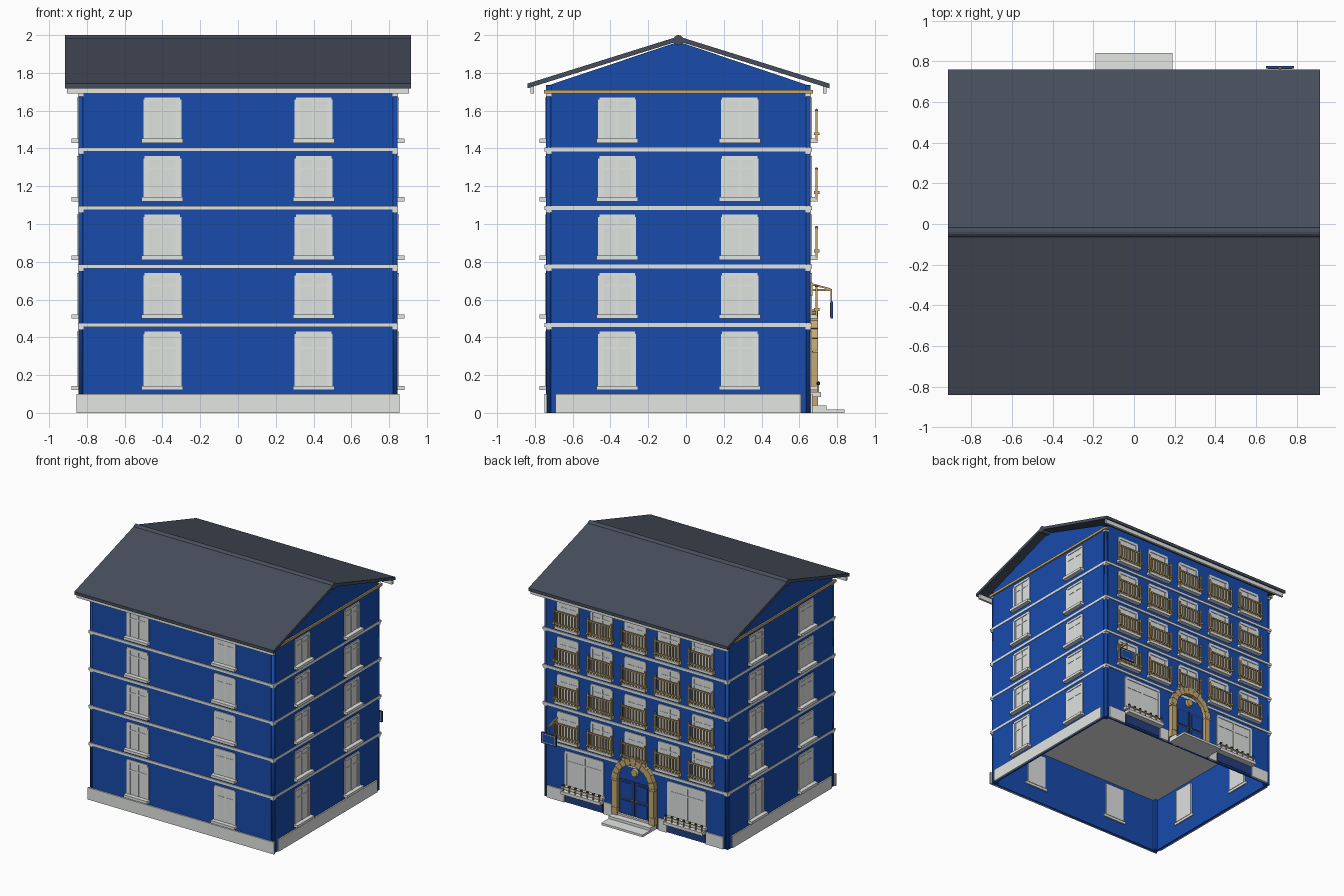
import bpy, bmesh, math
from mathutils import Matrix, Vector

cube = bpy.data.objects.get("Cube")
if cube:
    bpy.data.objects.remove(cube, do_unlink=True)


def material(name, r, g, b):
    m = bpy.data.materials.new(name)
    m.use_nodes = True
    m.diffuse_color = (r, g, b, 1)
    m.node_tree.nodes["Principled BSDF"].inputs["Base Color"].default_value = (r, g, b, 1)
    return m


BLUE = material("wall blue", 0.009, 0.07, 0.41)
NAVY = material("door navy", 0.018, 0.05, 0.2)
SLATE = material("roof slate", 0.062, 0.077, 0.106)
STONE = material("light stone", 0.77, 0.79, 0.77)
PANE = material("window pane", 0.73, 0.76, 0.74)
TAN = material("ochre trim", 0.56, 0.4, 0.17)
DARK = material("dark foliage", 0.05, 0.05, 0.04)


def finish(name, bm, *mats, smooth=False):
    bmesh.ops.recalc_face_normals(bm, faces=bm.faces)
    mesh = bpy.data.meshes.new(name)
    bm.to_mesh(mesh)
    bm.free()
    for m in mats:
        mesh.materials.append(m)
    for p in mesh.polygons:
        p.use_smooth = smooth
    ob = bpy.data.objects.new(name, mesh)
    bpy.context.scene.collection.objects.link(ob)
    return ob


def boxes(name, mat, spans, M=Matrix()):
    """One object from boxes given as (x0, x1, y0, y1, z0, z1)."""
    bm = bmesh.new()
    for x0, x1, y0, y1, z0, z1 in spans:
        centre = Vector((x0 + x1, y0 + y1, z0 + z1)) / 2
        size = Matrix.Diagonal((x1 - x0, y1 - y0, z1 - z0, 1))
        bmesh.ops.create_cube(bm, matrix=M @ Matrix.Translation(centre) @ size)
    return finish(name, bm, mat)


def prism(name, mat, profiles, axis, lo, hi):
    """Extrude outlines along an axis; outlines use the other two axes in order."""
    bm = bmesh.new()
    for pts in profiles:
        verts = []
        for a, b in pts:
            co = [a, b]
            co.insert(axis, lo)
            verts.append(bm.verts.new(co))
        new = bmesh.ops.extrude_face_region(bm, geom=[bm.faces.new(verts)], use_keep_orig=True)["geom"]
        shift = Vector([hi - lo if i == axis else 0 for i in range(3)])
        bmesh.ops.translate(bm, vec=shift, verts=[v for v in new if isinstance(v, bmesh.types.BMVert)])
    return finish(name, bm, mat)


def balls(name, mat, centres, r):
    bm = bmesh.new()
    for c in centres:
        bmesh.ops.create_icosphere(bm, subdivisions=1, radius=r, matrix=Matrix.Translation(c))
    return finish(name, bm, mat)


HX, Y0, Y1, MID, NOTCH = 0.845, -0.74, 0.66, -0.04, 0.025
FLOORS = [0.465 + 0.31 * i for i in range(4)]
STOREYS = [(0.14, 0.43)] + [(f + 0.055, f + 0.275) for f in FLOORS]

# Walls: hollow below the first floor, with notched corners
bm = bmesh.new()
ring = []
for sx, sy in ((1, 1), (-1, 1), (-1, -1), (1, -1)):
    hy = (Y1 - Y0) / 2
    corner = [(HX, hy - NOTCH), (HX - NOTCH, hy - NOTCH), (HX - NOTCH, hy)]
    for x, y in corner if sx * sy > 0 else corner[::-1]:
        ring.append(bm.verts.new((sx * x, MID + sy * y, 0)))
base = bm.faces.new(ring)
top = bmesh.ops.extrude_face_region(bm, geom=[base], use_keep_orig=True)["geom"]
bmesh.ops.translate(bm, vec=(0, 0, 1.735), verts=[v for v in top if isinstance(v, bmesh.types.BMVert)])
bmesh.ops.recalc_face_normals(bm, faces=bm.faces)
base = min(bm.faces, key=lambda f: f.calc_center_median().z)
bmesh.ops.inset_region(bm, faces=[base], thickness=0.028)
cavity = bmesh.ops.extrude_face_region(bm, geom=[base])["geom"]
bmesh.ops.translate(bm, vec=(0, 0, 0.45), verts=[v for v in cavity if isinstance(v, bmesh.types.BMVert)])
if base.is_valid:
    bm.faces.remove(base)
for f in bm.faces:
    if abs(f.calc_center_median().z - 0.45) < 0.01 and abs(f.normal.z) > 0.5:
        f.material_index = 1
finish("walls", bm, BLUE, STONE)
prism("gable", BLUE, [[(Y0, 1.73), (Y1, 1.73), (MID, 1.965)]], 0, -HX, HX)

# Corner columns with small capitals under each band
bm = bmesh.new()
capitals = []
for sx in (-1, 1):
    for sy in (-1, 1):
        cx, cy = sx * (HX - 0.013), MID + sy * (0.7 - 0.013)
        bmesh.ops.create_cone(bm, cap_ends=True, segments=12, radius1=0.013, radius2=0.013, depth=1.7,
                              matrix=Matrix.Translation((cx, cy, 0.85)))
        capitals += [(cx - 0.014, cx + 0.014, cy - 0.014, cy + 0.014, f - 0.024, f - 0.01) for f in FLOORS + [1.7]]
finish("corner_columns", bm, BLUE, smooth=True)
boxes("corner_capitals", STONE, capitals)

# Roof slabs, ridge roll, gutters
prism("roof", SLATE, [[(MID, 1.968), (MID + s * 0.8, 1.718), (MID + s * 0.8, 1.743), (MID, 1.993)]
                      for s in (-1, 1)], 0, -0.915, 0.915)
bm = bmesh.new()
bmesh.ops.create_cone(bm, cap_ends=True, segments=16, radius1=0.027, radius2=0.027, depth=1.83,
                      matrix=Matrix.Translation((0, MID, 1.973)) @ Matrix.Rotation(math.pi / 2, 4, "Y"))
finish("ridge_roll", bm, SLATE)
boxes("gutters", STONE, [(-0.905, 0.905, y - 0.009, y + 0.009, 1.69, 1.73) for y in (-0.815, 0.735)])

# Floor bands, eaves band and plinth
boxes("floor_bands", STONE, [(-HX - 0.003, HX + 0.003, Y0 - 0.008, Y1 + 0.008, f - 0.01, f + 0.01) for f in FLOORS])
boxes("eaves_band", TAN, [(s * HX - 0.012, s * HX + 0.012, Y0 - 0.012, Y1 + 0.012, 1.69, 1.71) for s in (-1, 1)])
plinth = [(-0.855, 0.855, -0.75, -0.735, 0, 0.1)]
for s in (-1, 1):
    plinth.append((s * 0.85 - 0.006, s * 0.85 + 0.006, -0.69, 0.61, 0, 0.1))
    plinth.append((s * 0.25 - 0.04, s * 0.25 + 0.04, 0.655, 0.67, 0, 0.1))
    plinth.append((s * 0.73 - 0.08, s * 0.73 + 0.08, 0.655, 0.67, 0, 0.1))
boxes("plinth", STONE, plinth)

# Windows: local x along the wall, y outward
WALLS = {
    "front": (Matrix.Translation((0, Y0, 0)) @ Matrix.Rotation(math.pi, 4, "Z"), (-0.4, 0.4)),
    "back": (Matrix.Translation((0, Y1, 0)), [0.31 * i for i in range(-2, 3)]),
    "left": (Matrix.Translation((HX, MID, 0)) @ Matrix.Rotation(-math.pi / 2, 4, "Z"), (-0.325, 0.325)),
    "right": (Matrix.Translation((-HX, MID, 0)) @ Matrix.Rotation(math.pi / 2, 4, "Z"), (-0.325, 0.325)),
}


def window(u, w, z0, z1):
    """Return the frame boxes and the pane boxes."""
    h, t = w / 2, 0.02
    zt = z0 + (z1 - z0) * 0.7
    frame = [(u - h - 0.01, u + h + 0.01, -0.03, 0.036, z0 - 0.02, z0 + 0.002),
             (u - h + 0.006, u + h - 0.006, -0.01, 0.007, z1 - t, z1),
             (u - 0.009, u + 0.009, -0.01, 0.004, z0, z1 - t),
             (u - h + t, u + h - t, -0.01, 0.004, zt - 0.006, zt + 0.006)]
    for s in (-1, 1):
        a, b = sorted((s * h, s * (h - t)))
        frame.append((u + a, u + b, -0.01, 0.006, z0, z1 - 0.012))
        a, b = sorted((s * (h - t), s * (h - t - 0.01)))
        frame.append((u + a, u + b, -0.01, 0.003, z0, z1 - t))
    return frame, [(u - h + 0.01, u + h - 0.01, -0.034, 0.001, z0, z1 - 0.01)]


for side, (M, columns) in WALLS.items():
    frames, panes = [], []
    for i, (z0, z1) in enumerate(STOREYS):
        shop = side == "back" and i == 0
        for u in (-0.47, 0.47) if shop else columns:
            f, p = window(u, 0.36 if shop else 0.2, z0, z1)
            frames += f
            panes += p
    boxes(side + "_window_frames", STONE, frames, M)
    boxes(side + "_window_panes", PANE, panes, M)

# Balcony railings on the upper back windows
rails, knobs = [], []
for z, _ in STOREYS[1:]:
    for u in WALLS["back"][1]:
        for h in (0.02, 0.125):
            rails.append((u - 0.11, u + 0.11, 0.686, 0.696, z + h, z + h + 0.01))
        rails += [(u + 0.027 * k - 0.005, u + 0.027 * k + 0.005, 0.687, 0.695, z, z + 0.13) for k in range(-3, 4)]
        for s in (-0.108, 0.108):
            rails.append((u + s - 0.006, u + s + 0.006, 0.686, 0.697, z - 0.01, z + 0.148))
            rails.append((u + s - 0.01, u + s + 0.01, 0.677, 0.706, z + 0.02, z + 0.035))
            knobs.append((u + s, 0.691, z + 0.152))
boxes("balcony_railings", TAN, rails)
balls("balcony_finials", TAN, knobs, 0.009)

# Shop window ledges with a planted guard, and the panels below them
ledge, panel, guard, plants = [], [], [], []
for u in (-0.47, 0.47):
    ledge.append((u - 0.18, u + 0.18, 0.655, 0.715, 0.085, 0.11))
    panel.append((u - 0.17, u + 0.17, 0.655, 0.664, 0.012, 0.085))
    guard.append((u - 0.17, u + 0.17, 0.698, 0.704, 0.142, 0.15))
    for k in range(-3, 4):
        x = u + k * 0.055
        guard.append((x - 0.004, x + 0.004, 0.697, 0.705, 0.11, 0.15))
        plants.append((x, 0.7, 0.157))
boxes("shop_ledges", STONE, ledge)
boxes("shop_panels", NAVY, panel)
boxes("ledge_guards", TAN, guard)
balls("ledge_plants", DARK, plants, 0.012)

# Doorway: jamb blocks, arch stones, door leaves, tympanum and steps
SPRING, RO, RI = 0.34, 0.2, 0.145


def arc(r, a):
    return (r * math.cos(a), SPRING + r * math.sin(a))


jambs = []
for s in (-1, 1):
    for z0, z1 in ((0.04, 0.1), (0.102, 0.322), (0.324, SPRING)):
        outer = RO - (0.006 if z0 > 0.1 and z1 < 0.33 else 0)
        a, b = sorted((s * RI, s * outer))
        jambs.append((a, b, Y1 - 0.01, 0.7, z0, z1))
boxes("door_jambs", TAN, jambs)
step = math.pi / 11
stones = []
for k in range(11):
    a, b = k * step + 0.008, (k + 1) * step - 0.008
    r = RO + (0.01 if k == 5 else -0.006 * (k % 2))
    stones.append([arc(RI, a), arc(r, a), arc(r, b), arc(RI, b)])
prism("door_arch", TAN, stones, 1, Y1 - 0.01, 0.7)
ARC = [i * math.pi / 16 for i in range(17)]
prism("door_arch_backing", TAN, [[arc(RI + 0.003, a) for a in ARC] + [arc(RO - 0.012, a) for a in reversed(ARC)]],
      1, Y1 - 0.005, 0.696)
prism("door_tympanum", BLUE, [[arc(RI + 0.005, a) for a in ARC]], 1, Y1 - 0.005, 0.668)
boxes("door_leaves", NAVY, [(-RI, -0.003, Y1 - 0.005, 0.672, 0.05, SPRING), (0.003, RI, Y1 - 0.005, 0.672, 0.05, SPRING)])
boxes("door_panels", BLUE, [(s * 0.073 - 0.045, s * 0.073 + 0.045, 0.668, 0.677, a, b)
                            for s in (-1, 1) for a, b in ((0.07, 0.17), (0.2, 0.32))])
balls("door_knobs", TAN, [(-0.018, 0.68, 0.185), (0.018, 0.68, 0.185)], 0.009)
bm = bmesh.new()
bmesh.ops.create_cone(bm, cap_ends=True, segments=16, radius1=0.035, radius2=0.028, depth=0.02,
                      matrix=Matrix.Translation((0, 0.676, 0.42)) @ Matrix.Rotation(-math.pi / 2, 4, "X"))
finish("door_medallion", bm, TAN)
boxes("door_steps", STONE, [(-0.19, 0.19, 0.64, 0.84, 0, 0.018), (-0.19, 0.19, 0.64, 0.745, 0.018, 0.04),
                            (-0.145, 0.145, 0.64, 0.69, 0.04, 0.055)])

# Hanging sign and its bracket
SX = 0.718
boxes("sign_bracket", TAN, [(SX - 0.006, SX + 0.006, Y1, 0.774, 0.645, 0.657),
                            (SX - 0.01, SX + 0.01, Y1, 0.67, 0.62, 0.69),
                            (SX - 0.004, SX + 0.004, 0.766, 0.774, 0.585, 0.65)])
prism("sign_brace", TAN, [[(Y1, 0.676), (Y1, 0.688), (0.765, 0.66), (0.765, 0.652)]], 0, SX - 0.005, SX + 0.005)
boxes("sign_board", BLUE, [(SX - 0.068, SX + 0.068, 0.764, 0.777, 0.5, 0.59)])
boxes("sign_border", TAN, [(SX - 0.06, SX + 0.06, 0.763, 0.778, z, z + 0.006) for z in (0.508, 0.576)]
      + [(SX + s * 0.057 - 0.003, SX + s * 0.057 + 0.003, 0.763, 0.778, 0.508, 0.582) for s in (-1, 1)])
